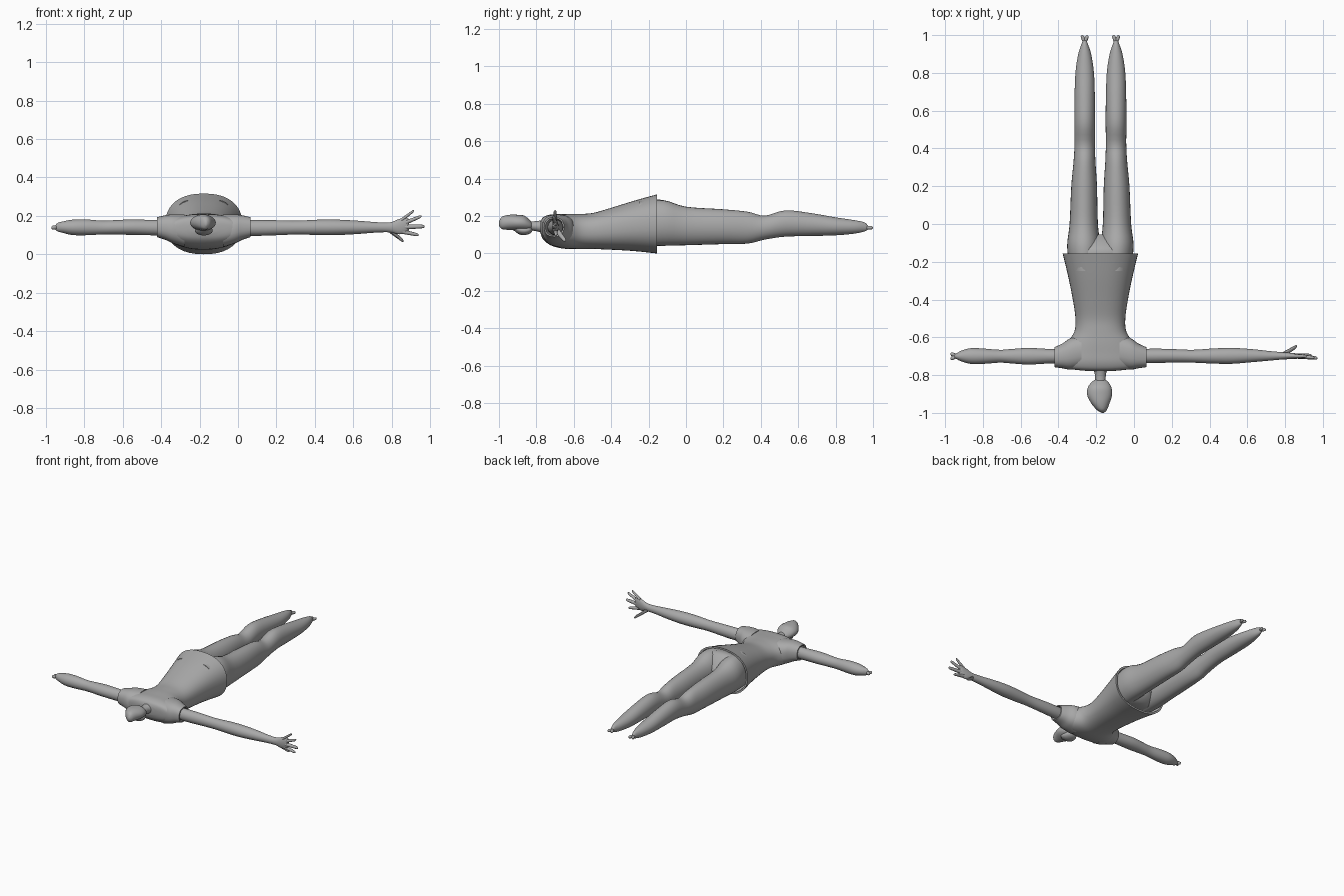
import bpy, bmesh, math

CX = -0.178  # body centre line
grey = bpy.data.materials.new("grey")
grey.diffuse_color = (0.4, 0.4, 0.4, 1)


def smooth_keys(keys, n):
    """Catmull-Rom interpolation of ring keys."""
    out = []
    for i in range(len(keys) - 1):
        a, b = keys[max(i - 1, 0)], keys[i]
        c, d = keys[i + 1], keys[min(i + 2, len(keys) - 1)]
        for s in range(n):
            t = s / n
            out.append([0.5 * (2 * q + (r - p) * t + (2 * p - 5 * q + 4 * r - w) * t * t
                               + (3 * q - p - 3 * r + w) * t ** 3)
                        for p, q, r, w in zip(a, b, c, d)])
    return out + [list(keys[-1])]


def loft(name, axis, keys, sides=28, power=2.0, rim=(), steps=4):
    """Skin rings (position, centre 1, centre 2, radius 1, radius 2) along x or y."""
    bm = bmesh.new()
    rings = []
    for t, c1, c2, r1, r2 in smooth_keys(keys, steps) + [list(r) for r in rim]:
        ring = []
        for k in range(sides):
            a = 2 * math.pi * k / sides
            u, v = math.cos(a), math.sin(a)
            u = math.copysign(abs(u) ** (2 / power), u) * max(r1, 0.001) + c1
            v = math.copysign(abs(v) ** (2 / power), v) * max(r2, 0.001) + c2
            ring.append(bm.verts.new((u, t, v) if axis == 'y' else (t, u, v)))
        rings.append(ring)
    for a, b in zip(rings, rings[1:]):
        for k in range(sides):
            j = (k + 1) % sides
            bm.faces.new((a[k], a[j], b[j], b[k]))
    bm.faces.new(rings[0])
    bm.faces.new(rings[-1])
    bmesh.ops.recalc_face_normals(bm, faces=bm.faces)
    mesh = bpy.data.meshes.new(name)
    bm.to_mesh(mesh)
    bm.free()
    mesh.materials.append(grey)
    ob = bpy.data.objects.new(name, mesh)
    bpy.context.collection.objects.link(ob)
    bpy.context.view_layer.objects.active = ob
    ob.select_set(True)
    bpy.ops.object.shade_smooth_by_angle(angle=math.radians(40))
    ob.select_set(False)
    return ob


# Shirt body with a folded-in hem
loft("shirt", 'y', [
    (-0.778, CX, 0.14, 0.07, 0.03), (-0.765, CX, 0.135, 0.17, 0.058),
    (-0.73, CX, 0.127, 0.205, 0.08), (-0.68, CX, 0.12, 0.20, 0.09),
    (-0.63, CX, 0.118, 0.175, 0.094), (-0.57, CX, 0.118, 0.138, 0.094),
    (-0.50, CX, 0.12, 0.132, 0.096), (-0.40, CX, 0.132, 0.146, 0.112),
    (-0.28, CX, 0.147, 0.170, 0.134), (-0.155, CX, 0.158, 0.20, 0.158)],
    sides=40, power=2.3,
    rim=[(-0.155, CX, 0.158, 0.188, 0.146), (-0.28, CX, 0.148, 0.155, 0.12)])

# Sleeves with folded-in cuffs
for side, name in ((-1, "left_sleeve"), (1, "right_sleeve")):
    loft(name, 'x', [
        (CX + side * 0.10, -0.675, 0.122, 0.09, 0.085),
        (CX + side * 0.16, -0.688, 0.132, 0.083, 0.076),
        (CX + side * 0.20, -0.698, 0.139, 0.066, 0.064),
        (CX + side * 0.243, -0.705, 0.141, 0.053, 0.052)], power=2.4,
        rim=[(CX + side * 0.243, -0.705, 0.141, 0.046, 0.045),
             (CX + side * 0.20, -0.70, 0.141, 0.04, 0.04)])

# Pelvis and legs ending in small knobbed feet
loft("pelvis", 'y', [
    (-0.30, CX, 0.15, 0.14, 0.10), (-0.16, CX, 0.165, 0.172, 0.125),
    (-0.10, CX, 0.16, 0.12, 0.10), (-0.055, CX, 0.15, 0.03, 0.05)], power=2.3)
for side, name in ((-1, "left_leg"), (1, "right_leg")):
    loft(name, 'y', [
        (t, CX + side * c, z, rx, rz) for t, c, z, rx, rz in (
            (-0.25, 0.080, 0.160, 0.080, 0.120), (-0.12, 0.088, 0.163, 0.088, 0.122),
            (0.00, 0.088, 0.147, 0.075, 0.103), (0.20, 0.086, 0.143, 0.068, 0.093),
            (0.33, 0.084, 0.138, 0.058, 0.085), (0.42, 0.083, 0.138, 0.054, 0.064),
            (0.53, 0.083, 0.160, 0.055, 0.070), (0.66, 0.083, 0.155, 0.054, 0.062),
            (0.80, 0.083, 0.145, 0.049, 0.048), (0.90, 0.083, 0.142, 0.034, 0.036),
            (0.955, 0.083, 0.142, 0.016, 0.024), (0.972, 0.083, 0.138, 0.009, 0.010))])
    for k in (-1, 1):
        loft(name + "_toe", 'y', [
            (0.962, CX + side * 0.083 + k * 0.002, 0.138, 0.008, 0.009),
            (0.98, CX + side * 0.083 + k * 0.008, 0.138, 0.010, 0.010),
            (0.993, CX + side * 0.083 + k * 0.012, 0.138, 0.009, 0.009),
            (1.0, CX + side * 0.083 + k * 0.012, 0.138, 0.002, 0.002)], sides=12)

# Right arm and open hand
loft("right_arm", 'x', [
    (0.00, -0.70, 0.138, 0.036, 0.040), (0.10, -0.698, 0.137, 0.038, 0.041),
    (0.20, -0.698, 0.138, 0.036, 0.039), (0.31, -0.70, 0.139, 0.034, 0.036),
    (0.42, -0.699, 0.14, 0.040, 0.040), (0.52, -0.698, 0.14, 0.042, 0.040),
    (0.63, -0.697, 0.14, 0.034, 0.034), (0.72, -0.698, 0.14, 0.025, 0.027),
    (0.79, -0.698, 0.14, 0.019, 0.026), (0.84, -0.699, 0.144, 0.016, 0.040),
    (0.875, -0.70, 0.152, 0.012, 0.038), (0.89, -0.70, 0.154, 0.006, 0.028)])
for name, root, tip, r in (
        ("index_finger", (0.855, -0.698, 0.118), (0.94, -0.695, 0.100), 0.010),
        ("middle_finger", (0.865, -0.70, 0.142), (0.972, -0.71, 0.145), 0.011),
        ("ring_finger", (0.865, -0.70, 0.162), (0.955, -0.708, 0.198), 0.010),
        ("little_finger", (0.85, -0.70, 0.177), (0.917, -0.70, 0.228), 0.009),
        ("thumb", (0.785, -0.694, 0.128), (0.862, -0.647, 0.068), 0.012)):
    loft(name, 'x', [
        tuple(a + (b - a) * f for a, b in zip(root, tip)) + (r * s, r * s)
        for f, s in ((0, 1.2), (0.5, 1), (0.9, 0.8), (1, 0.2))], sides=12)

# Left arm ending in a knob
loft("left_arm", 'x', [
    (-0.36, -0.70, 0.138, 0.036, 0.040), (-0.46, -0.70, 0.139, 0.039, 0.040),
    (-0.56, -0.70, 0.141, 0.044, 0.040), (-0.65, -0.70, 0.140, 0.038, 0.037),
    (-0.71, -0.70, 0.139, 0.034, 0.036), (-0.79, -0.70, 0.14, 0.040, 0.041),
    (-0.86, -0.699, 0.14, 0.042, 0.040), (-0.91, -0.699, 0.141, 0.030, 0.030),
    (-0.938, -0.70, 0.141, 0.016, 0.022), (-0.952, -0.70, 0.139, 0.009, 0.010)])
for k in (-1, 1):
    loft("left_hand_knob", 'x', [
        (-0.94, -0.70 + k * 0.002, 0.14, 0.009, 0.009),
        (-0.956, -0.70 + k * 0.008, 0.139, 0.011, 0.011),
        (-0.967, -0.70 + k * 0.011, 0.139, 0.009, 0.009),
        (-0.972, -0.70 + k * 0.011, 0.139, 0.002, 0.002)], sides=12)

# Neck, skull and jaw
loft("neck", 'y', [
    (-0.89, CX, 0.15, 0.028, 0.025), (-0.82, CX, 0.147, 0.028, 0.025),
    (-0.785, CX, 0.145, 0.032, 0.03), (-0.76, CX, 0.142, 0.05, 0.04),
    (-0.74, CX, 0.14, 0.07, 0.05)])
loft("skull", 'y', [
    (-1.0, CX + 0.012, 0.160, 0.006, 0.010), (-0.985, CX + 0.008, 0.163, 0.026, 0.032),
    (-0.95, CX, 0.166, 0.048, 0.040), (-0.905, CX - 0.004, 0.165, 0.066, 0.042),
    (-0.865, CX - 0.004, 0.162, 0.062, 0.040), (-0.835, CX - 0.002, 0.152, 0.042, 0.026),
    (-0.82, CX, 0.148, 0.02, 0.012)])
loft("jaw", 'y', [
    (-0.925, CX, 0.142, 0.02, 0.015), (-0.895, CX, 0.128, 0.042, 0.024),
    (-0.865, CX, 0.122, 0.046, 0.024), (-0.835, CX, 0.126, 0.036, 0.020),
    (-0.82, CX, 0.132, 0.012, 0.010)])
